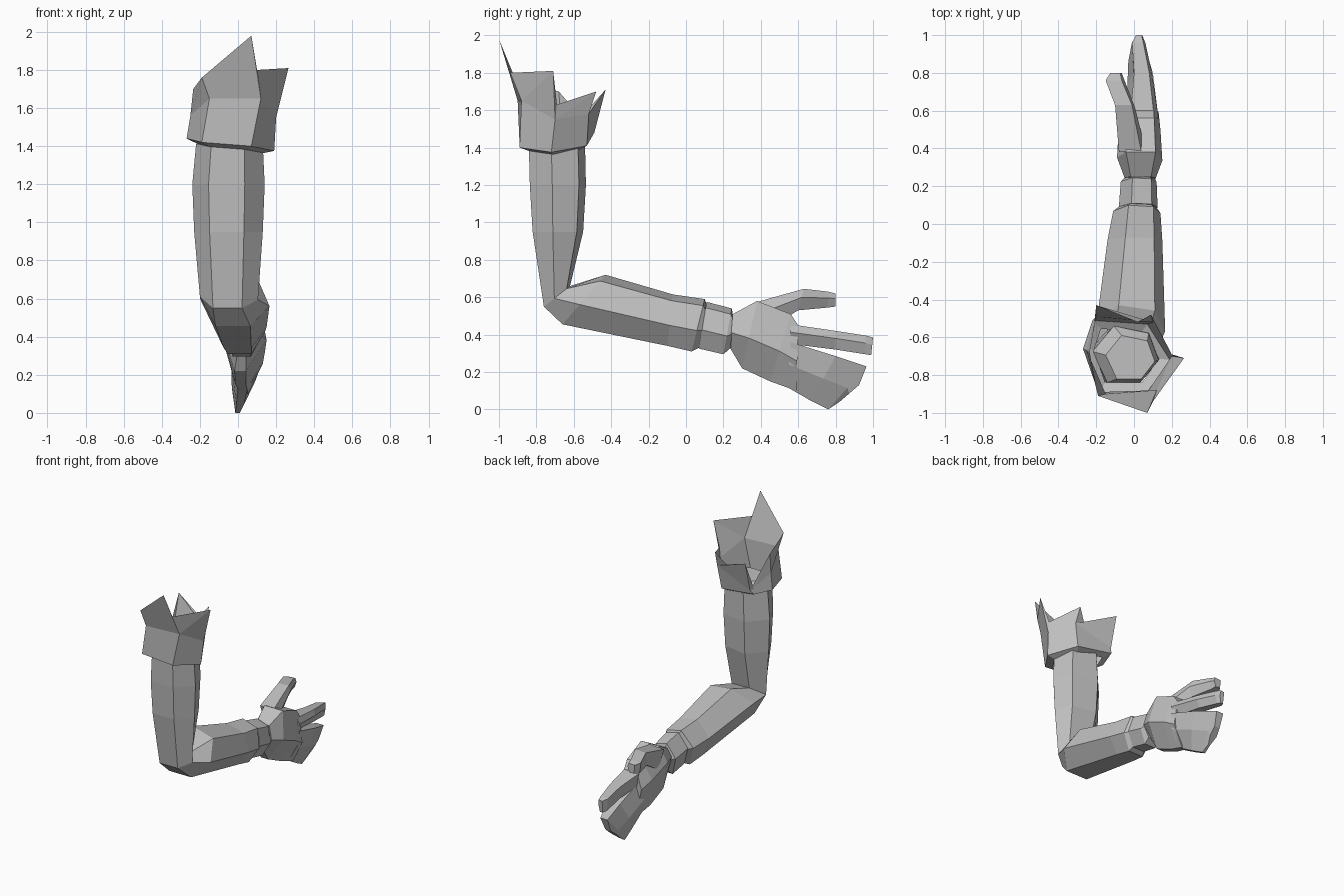
import bpy, bmesh
from mathutils import Vector

cube = bpy.data.objects.get("Cube")
if cube:
    bpy.data.objects.remove(cube, do_unlink=True)

# One flat colour for everything
grey = bpy.data.materials.new("plain grey")
grey.use_nodes = True
shade = (.53, .53, .53, 1)
grey.diffuse_color = shade
grey.node_tree.nodes["Principled BSDF"].inputs["Base Color"].default_value = shade


def finish(name, bm):
    """Turn a bmesh into a flat shaded object."""
    bmesh.ops.recalc_face_normals(bm, faces=bm.faces)
    mesh = bpy.data.meshes.new(name)
    bm.to_mesh(mesh)
    bm.free()
    mesh.materials.append(grey)
    obj = bpy.data.objects.new(name, mesh)
    bpy.context.collection.objects.link(obj)
    return obj


def bridge(bm, ring_a, ring_b):
    count = len(ring_a)
    for i in range(count):
        j = (i + 1) % count
        bm.faces.new((ring_a[i], ring_a[j], ring_b[j], ring_b[i]))


def section_ring(bm, profile, section):
    """Fit a unit profile between two x limits and a low and a high (y, z) point."""
    left, right, low, high = section
    low, high = Vector(low), Vector(high)
    ring = []
    for u, v in profile:
        x = left + (right - left) * (u + 1) / 2
        y, z = low.lerp(high, (v + 1) / 2)
        ring.append(bm.verts.new((x, y, z)))
    return ring


def loft(name, profile, sections):
    bm = bmesh.new()
    rings = [section_ring(bm, profile, section) for section in sections]
    for ring_a, ring_b in zip(rings, rings[1:]):
        bridge(bm, ring_a, ring_b)
    bm.faces.new(rings[0])
    bm.faces.new(rings[-1])
    return finish(name, bm)


limb_profile = [(-.55, -1), (.45, -1), (1, -.2), (.7, .75), (-.35, 1), (-1, .1)]
palm_profile = [(-.4, -1), (.1, -1), (1, -.1), (.7, 1), (-.6, 1), (-1, .3)]
finger_profile = [(-.8, -1), (.5, -1), (1, .2), (.7, 1), (-1, .9)]
fist_profile = [(-.6, -1), (0, -1), (.85, 0), (1, 1), (-.5, 1), (-1, 0)]

# Upper arm, elbow and forearm in one bent loft, with a low dome on top
loft("arm", limb_profile, [
    (-.15, .11, (-.82, 1.47), (-.59, 1.47)),
    (-.22, .13, (-.84, 1.4), (-.54, 1.42)),
    (-.24, .14, (-.835, 1.2), (-.535, 1.2)),
    (-.23, .13, (-.82, .95), (-.55, .95)),
    (-.2, .105, (-.76, .55), (-.62, .66)),
    (-.2, .165, (-.66, .455), (-.43, .72)),
    (-.14, .15, (-.1, .34), (-.07, .615)),
    (-.11, .14, (.03, .31), (.1, .59)),
    (-.08, .12, (.07, .33), (.11, .56)),
])

# Band around the wrist
loft("wrist_band", limb_profile, [
    (-.08, .125, (.07, .325), (.11, .575)),
    (-.07, .12, (.2, .295), (.245, .54)),
    (-.05, .11, (.24, .33), (.25, .51)),
])

# Hand: palm, thumb, forefinger and the joined outer fingers
loft("palm", palm_profile, [
    (-.05, .115, (.235, .33), (.25, .51)),
    (-.09, .15, (.3, .22), (.38, .58)),
    (-.08, .14, (.45, .15), (.56, .51)),
    (-.04, .13, (.59, .1), (.6, .45)),
])
loft("thumb", finger_profile, [
    (-.08, .06, (.42, .42), (.38, .575)),
    (-.1, .005, (.6, .53), (.63, .645)),
    (-.15, -.05, (.76, .545), (.76, .63)),
    (-.125, -.065, (.8, .55), (.8, .62)),
])
loft("forefinger", finger_profile, [
    (-.02, .13, (.56, .35), (.56, .455)),
    (0, .095, (.8, .32), (.8, .42)),
    (-.01, .06, (.96, .295), (.96, .395)),
    (.01, .045, (.99, .29), (1, .385)),
])
loft("outer_fingers", fist_profile, [
    (-.035, .13, (.54, .12), (.56, .36)),
    (-.035, .1, (.67, .045), (.8, .285)),
    (-.03, .05, (.76, 0), (.965, .23)),
    (-.025, .035, (.82, .04), (.925, .13)),
])

# Torn sleeve: six sided cuff with a ragged rim of peaks and notches
hem = [(-.27, -.66, 1.44), (-.19, -.89, 1.42), (.07, -.89, 1.4),
       (.19, -.72, 1.375), (.07, -.53, 1.41), (-.22, -.51, 1.45)]
waist = [(-.25, -.67, 1.56), (-.15, -.9, 1.65), (.12, -.88, 1.65),
         (.2, -.7, 1.55), (.1, -.52, 1.58), (-.2, -.49, 1.48)]
peaks = [(-.235, -.68, 1.7), (-.19, -.91, 1.76), (.07, -1, 1.98),
         (.265, -.71, 1.81), (.09, -.48, 1.7), (-.2, -.43, 1.71)]
notches = {2: (.1, -.94, 1.8), 3: (.2, -.69, 1.63),
           4: (.02, -.52, 1.61), 5: (-.21, -.52, 1.49)}

bm = bmesh.new()
centre = Vector((-.04, -.69, 1.33))
hem_ring = [bm.verts.new(p) for p in hem]
lining = [bm.verts.new(centre.lerp(Vector(p), .75)) for p in hem]
waist_ring = [bm.verts.new(p) for p in waist]
peak_ring = [bm.verts.new(p) for p in peaks]
bridge(bm, lining, hem_ring)
bridge(bm, hem_ring, waist_ring)
for i in range(len(peaks)):
    j = (i + 1) % len(peaks)
    if i in notches:
        dip = bm.verts.new(notches[i])
        bm.faces.new((waist_ring[i], dip, peak_ring[i]))
        bm.faces.new((waist_ring[i], peak_ring[j], dip))
        bm.faces.new((waist_ring[i], waist_ring[j], peak_ring[j]))
    else:
        bm.faces.new((waist_ring[i], waist_ring[j], peak_ring[j], peak_ring[i]))
finish("torn_sleeve", bm)
